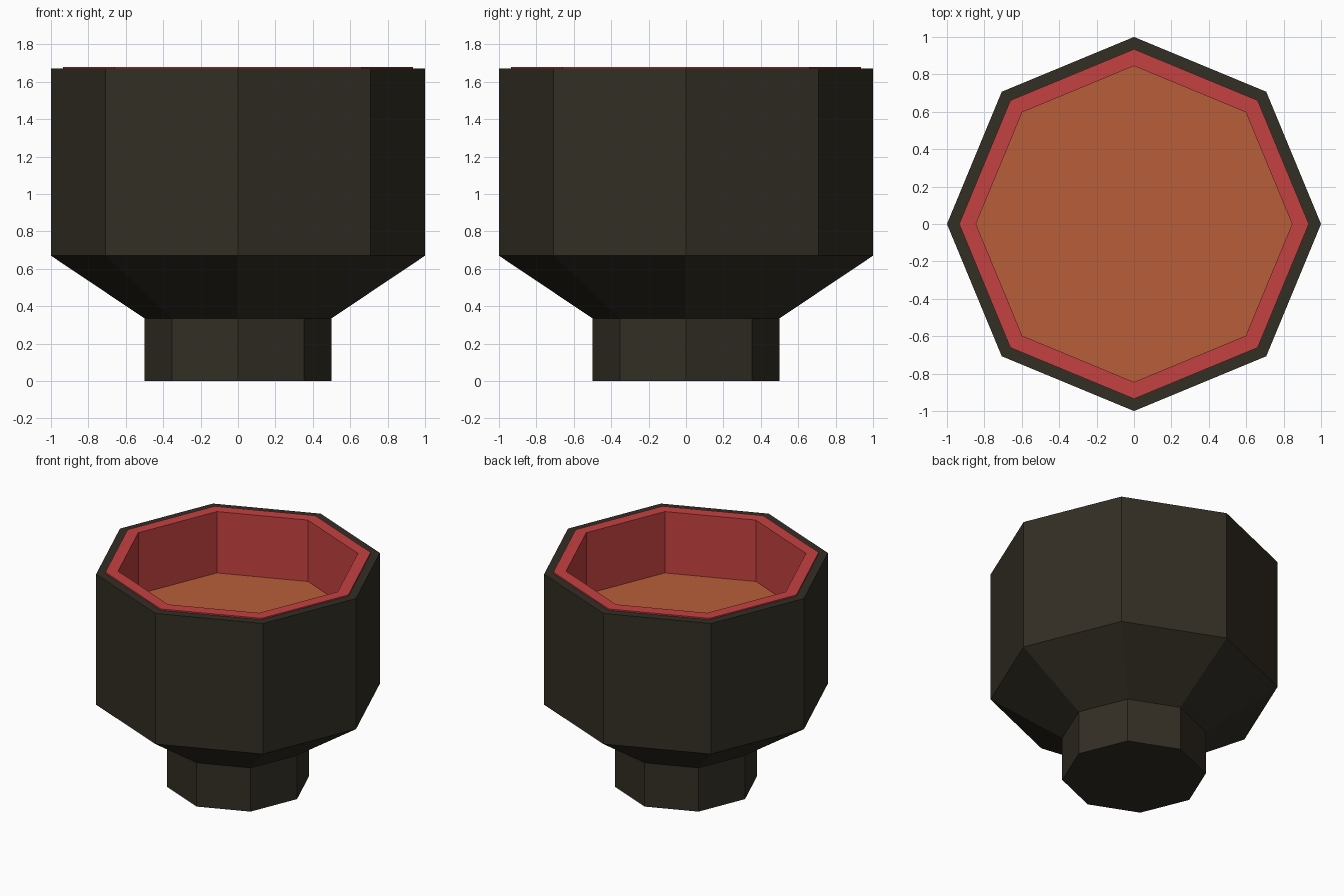
import bpy, bmesh, math

if "Cube" in bpy.data.objects:
    bpy.data.objects.remove(bpy.data.objects["Cube"])

SIDES = 8


def material(name, rgb):
    mat = bpy.data.materials.new(name)
    mat.diffuse_color = (*[(c / 255) ** 2.2 for c in rgb], 1)
    mat.use_nodes = True
    mat.node_tree.nodes["Principled BSDF"].inputs["Base Color"].default_value = mat.diffuse_color
    return mat


def lathe(name, profile, mat, cap_start=False):
    """Revolve (radius, z) points, listed bottom-outside to top-inside, into an octagon."""
    bm = bmesh.new()
    rings = []
    for r, z in profile:
        rings.append([bm.verts.new((r * math.cos(a), r * math.sin(a), z))
                      for a in (2 * math.pi * i / SIDES for i in range(SIDES))])
    for low, high in zip(rings, rings[1:]):
        for i in range(SIDES):
            j = (i + 1) % SIDES
            bm.faces.new((low[i], low[j], high[j], high[i]))
    if cap_start:
        bm.faces.new(rings[0][::-1])
    if len(rings) == 1:
        bm.faces.new(rings[0])
    mesh = bpy.data.meshes.new(name)
    bm.to_mesh(mesh)
    bm.free()
    mesh.materials.append(mat)
    obj = bpy.data.objects.new(name, mesh)
    bpy.context.collection.objects.link(obj)
    return obj


dark = material("dark", (54, 50, 41))
red = material("red", (196, 67, 67))
orange = material("orange", (183, 95, 60))

# Bowl body: foot, flared shoulder, straight wall and narrow rim
lathe("bowl_body", [(0.5, 0), (0.5, 0.335), (1, 0.67), (1, 1.67), (0.935, 1.67)],
      dark, cap_start=True)

# Raised inner lip and the inside wall
lathe("bowl_lining", [(0.935, 1.67), (0.935, 1.68), (0.845, 1.68), (0.845, 1.21)], red)

# Flat surface of the contents
lathe("bowl_contents", [(0.845, 1.21)], orange)
